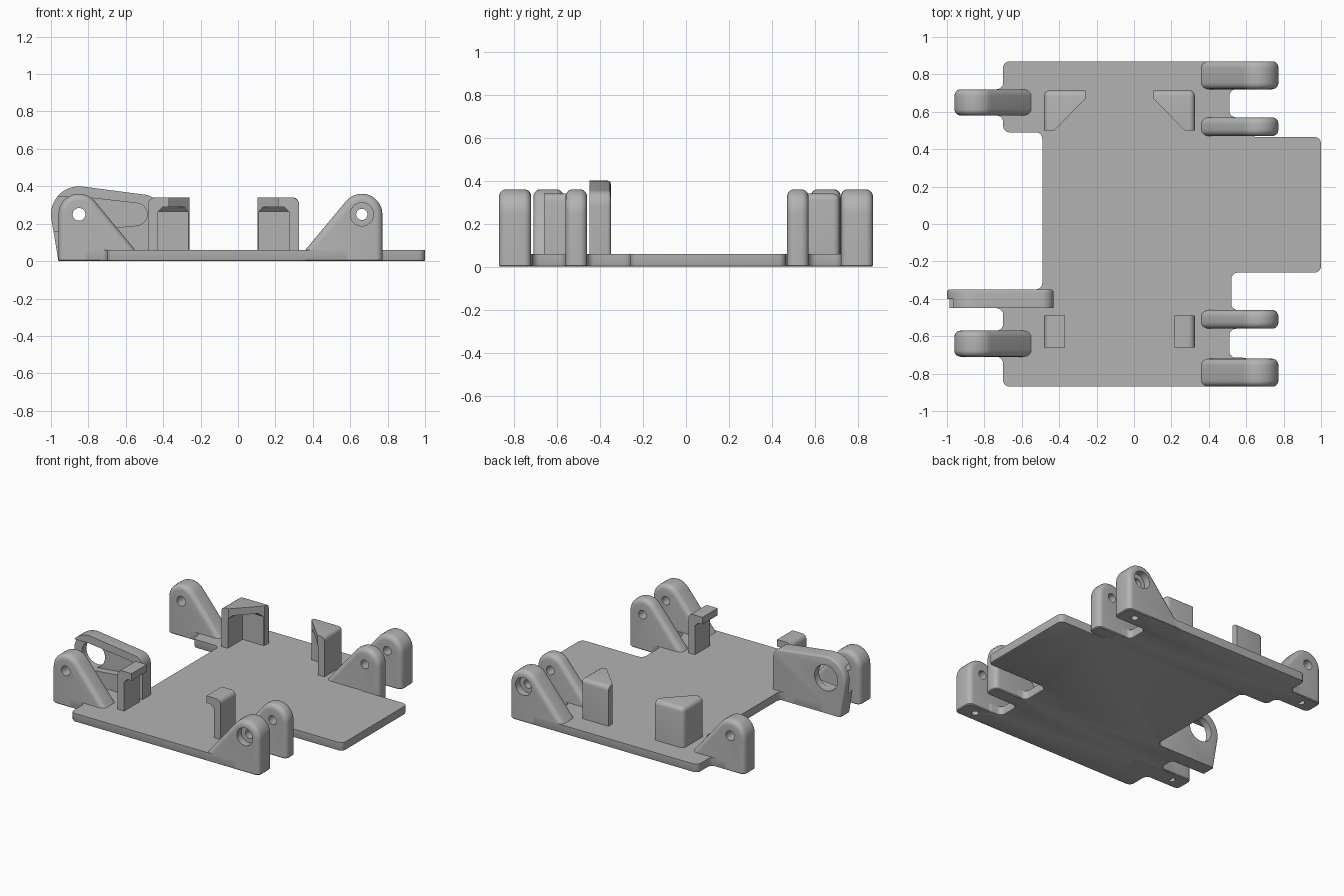
import bpy, bmesh, math
from mathutils import Vector

cube = bpy.data.objects.get("Cube")
if cube:
    bpy.data.objects.remove(cube, do_unlink=True)

grey = bpy.data.materials.new("plain grey")
grey.use_nodes = True
colour = (0.45, 0.45, 0.45, 1)
grey.diffuse_color = colour
grey.node_tree.nodes["Principled BSDF"].inputs["Base Color"].default_value = colour


def prism(name, pts, axis, a, b, bevels=()):
    """Extrude a profile along y (x,z points) or z (x,y points), then round
    the edges chosen by each (rule, radius, segments) in bevels."""
    bm = bmesh.new()
    place = (lambda p, t: (p[0], t, p[1])) if axis == "y" else (lambda p, t: (p[0], p[1], t))
    face = bm.faces.new([bm.verts.new(place(p, a)) for p in pts])
    out = bmesh.ops.extrude_face_region(bm, geom=[face])
    shift = Vector(place((0, 0), b - a))
    for v in out["geom"]:
        if isinstance(v, bmesh.types.BMVert):
            v.co += shift
    bmesh.ops.recalc_face_normals(bm, faces=bm.faces)
    for rule, radius, segments in bevels:
        edges = [e for e in bm.edges if rule(e.verts[0].co, e.verts[1].co)]
        bmesh.ops.bevel(bm, geom=edges, offset=radius, segments=segments,
                        profile=0.5, affect="EDGES", clamp_overlap=True)
    mesh = bpy.data.meshes.new(name)
    bm.to_mesh(mesh)
    bm.free()
    mesh.materials.append(grey)
    ob = bpy.data.objects.new(name, mesh)
    bpy.context.collection.objects.link(ob)
    return ob


def circle(cx, cz, r, n=32):
    return [(cx + r * math.cos(i * math.tau / n), cz + r * math.sin(i * math.tau / n)) for i in range(n)]


def arc(cx, cz, r, start, end, n=14):
    angles = [start + (end - start) * i / n for i in range(n + 1)]
    return [(cx + r * math.cos(t), cz + r * math.sin(t)) for t in angles]


def activate(ob):
    bpy.ops.object.select_all(action="DESELECT")
    ob.select_set(True)
    bpy.context.view_layer.objects.active = ob


def cut(ob, *cutters):
    activate(ob)
    for c in cutters:
        m = ob.modifiers.new("cut", "BOOLEAN")
        m.operation, m.solver, m.object = "DIFFERENCE", "EXACT", c
        bpy.ops.object.modifier_apply(modifier=m.name)
        bpy.data.objects.remove(c, do_unlink=True)


def smooth(ob):
    activate(ob)
    bpy.ops.object.shade_smooth_by_angle(angle=math.radians(32))


def along(axis):
    return lambda p, q: abs((p - q)[axis]) > 0.9 * (p - q).length


# Base plate with its rounded outline; small tabs run under each bracket
half_back = [(-0.70, 0.87), (-0.70, 0.72), (-0.85, 0.72), (-0.85, 0.58), (-0.70, 0.58),
             (-0.70, 0.49), (-0.49, 0.49)]
half_front = [(-0.49, -0.35), (-0.85, -0.35), (-0.85, -0.45), (-0.70, -0.45), (-0.70, -0.57),
              (-0.85, -0.57), (-0.85, -0.71), (-0.70, -0.71), (-0.70, -0.87)]
right_edge = [(0.62, -0.87), (0.62, -0.715), (0.51, -0.715), (0.51, -0.56), (0.62, -0.56),
              (0.62, -0.46), (0.52, -0.46), (0.52, -0.26), (1.0, -0.26), (1.0, 0.465),
              (0.62, 0.465), (0.62, 0.57), (0.51, 0.57), (0.51, 0.72), (0.62, 0.72), (0.62, 0.87)]
plate = prism("base_plate", half_back + half_front + right_edge, "z", 0, 0.06,
              [(along(2), 0.035, 5),
               (lambda p, q: max(p.z, q.z) < 0.001, 0.008, 2)])
smooth(plate)


# Pivot brackets: upright outer edge, round top and sloping inner edge
def bracket(name, side, cx, foot, y0, y1, bore=0.03, counterbore=None, screw=True):
    cz, r = 0.25, 0.11
    dx, dz = foot - cx, 0.06 - cz
    tangent = math.atan2(dz, dx) - side * math.acos(r / math.hypot(dx, dz))
    start, end = (0, tangent % math.tau) if side > 0 else (math.pi, tangent)
    top = arc(cx, cz, r, start, end)
    tx, tz = top[-1]
    low = tx + (foot - tx) * tz / (tz - 0.06)
    pts = [(cx + side * r, 0)] + top + [(low, 0)]

    def rim(p, q):
        return abs(p.y - q.y) < 0.001 and max(p.z, q.z) > 0.01
    ob = prism(name, pts, "y", y0, y1, [(rim, 0.034, 5),
               (lambda p, q: max(p.z, q.z) < 0.001, 0.006, 1)])
    cutters = [prism("bore", circle(cx, cz, bore), "y", y0 - 0.1, y1 + 0.1)]
    if counterbore is not None:
        cutters.append(prism("counterbore", circle(cx, cz, 0.062), "y",
                             counterbore - 0.05, counterbore + 0.05))
    if screw:
        cutters.append(prism("screw_hole", circle(cx, (y0 + y1) / 2, 0.024, 20), "z", -0.1, 0.13))
    cut(ob, *cutters)
    smooth(ob)


bracket("right_back_outer_bracket", 1, 0.662, 0.36, 0.72, 0.87, counterbore=0.87)
bracket("right_back_inner_bracket", 1, 0.662, 0.36, 0.47, 0.57, screw=False)
bracket("right_front_inner_bracket", 1, 0.662, 0.36, -0.56, -0.46, screw=False)
bracket("right_front_outer_bracket", 1, 0.662, 0.36, -0.87, -0.72, counterbore=-0.87)
bracket("left_back_bracket", -1, -0.85, -0.55, 0.58, 0.72, bore=0.034)
bracket("left_front_bracket", -1, -0.85, -0.55, -0.71, -0.57, bore=0.034)

# Lever holder: tilted round-topped wall with a lever-shaped recess and a hole
wall = [(-0.43, 0)] + arc(-0.50, 0.285, 0.07, 0, math.radians(83), 8) \
    + arc(-0.85, 0.25, 0.15, math.radians(83), math.radians(188)) + [(-0.96, 0)]
holder = prism("lever_holder", wall, "y", -0.45, -0.35,
               [(lambda p, q: min(p.y, q.y) > -0.36 and max(p.z, q.z) > 0.01, 0.014, 3)])
slot = [(-1.1, 0.16), (-0.85, 0.16)] \
    + arc(-0.545, 0.25, 0.06, math.radians(-83), math.radians(83)) + [(-0.85, 0.345), (-1.1, 0.345)]
cut(holder, prism("slot", slot, "y", -0.6, -0.40),
    prism("lever_hole", circle(-0.85, 0.25, 0.09), "y", -0.6, -0.2))
smooth(holder)

# Corner posts (back) and clip posts (front), one of each per side
TOP = 0.34
for side, outer, word in ((-1, -0.48, "left"), (1, 0.325, "right")):
    def at(d):
        return outer - side * d

    # L-shaped corner post with a triangular cap
    plan = [(at(0), 0.50), (at(0), 0.715), (at(0.22), 0.715), (at(0.22), 0.67), (at(0.055), 0.50)]

    def outer_edges(p, q):
        back = min(p.y, q.y) > 0.714
        edge = max(abs(p.x - outer), abs(q.x - outer)) < 0.001
        return (back and edge) or ((back or edge) and min(p.z, q.z) > TOP - 0.001)
    post = prism("%s_corner_post" % word, plan, "z", 0.04, TOP, [(outer_edges, 0.03, 4)])
    pocket = [(at(0.05), 0.4), (at(0.05), 0.665), (at(0.4), 0.665), (at(0.4), 0.4)]

    def ceiling(p, q):
        near = max(abs(p.x - at(0.05)), abs(q.x - at(0.05))) < 0.001 or min(p.y, q.y) > 0.66
        return near and min(p.z, q.z) > 0.28
    cut(post, prism("pocket", pocket, "z", 0.06, 0.29, [(ceiling, 0.025, 1)]))
    smooth(post)

    # Clip post with a chamfered overhanging lip
    clip = [(at(0), 0.04), (at(0.052), 0.04), (at(0.052), 0.265), (at(0.078), 0.29),
            (at(0.11), 0.29), (at(0.11), TOP), (at(0), TOP)]

    def crown(p, q):
        return abs(p.x - outer) < 0.001 and abs(q.x - outer) < 0.001 and min(p.z, q.z) > TOP - 0.001
    smooth(prism("%s_clip_post" % word, clip, "y", -0.66, -0.49, [(crown, 0.035, 5)]))
